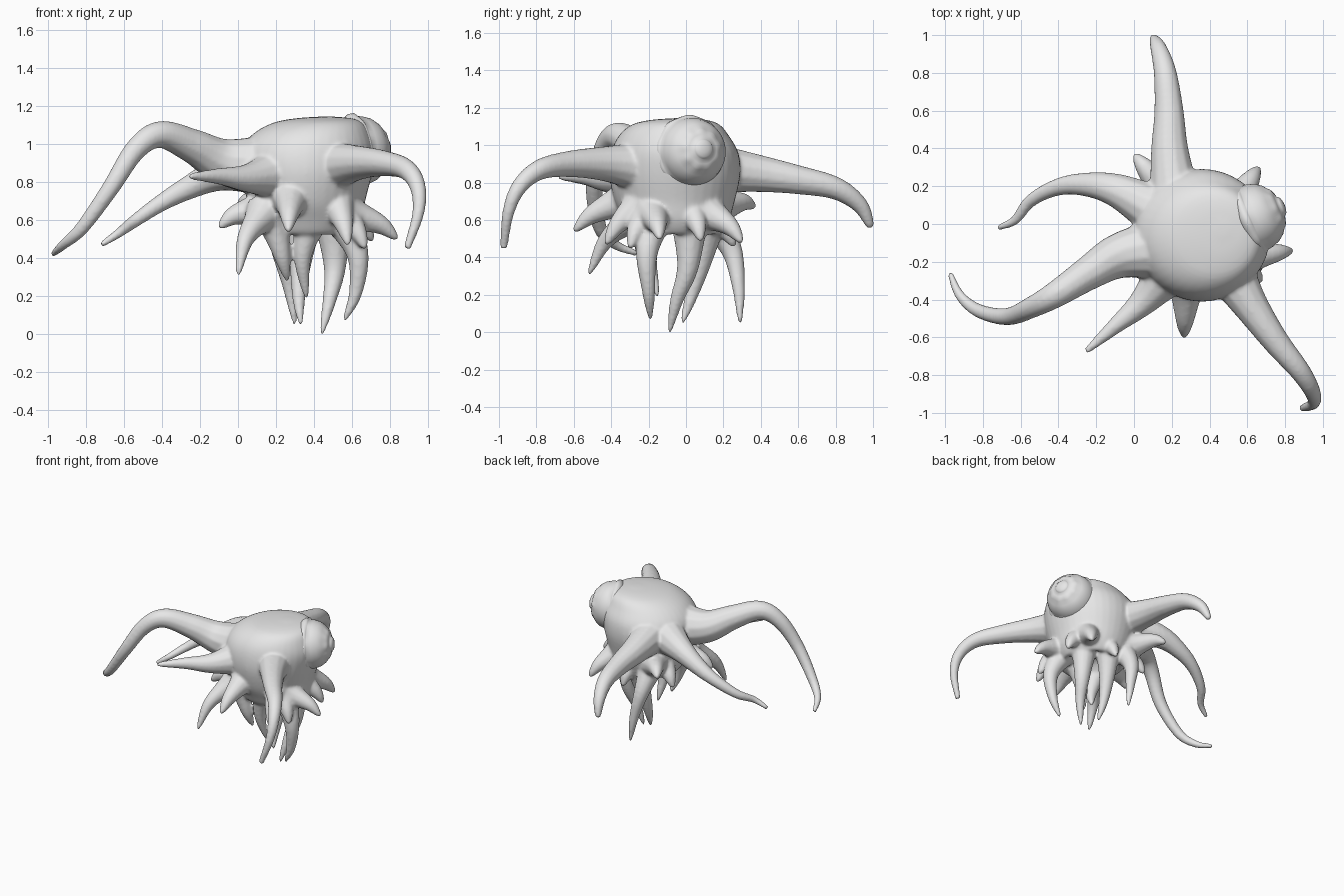
import bpy
import bmesh
import math
from mathutils import Vector

if "Cube" in bpy.data.objects:
    bpy.data.objects.remove(bpy.data.objects["Cube"], do_unlink=True)

# Single material for the whole creature
skin = bpy.data.materials.new("pale_grey_skin")
skin.use_nodes = True
colour = (0.8, 0.8, 0.8, 1)
skin.diffuse_color = colour
skin.node_tree.nodes["Principled BSDF"].inputs["Base Color"].default_value = colour


def skin_rings(bm, rings):
    """Join equal-sized rings of points into a closed, capped surface."""
    loops = [[bm.verts.new(point) for point in ring] for ring in rings]
    count = len(loops[0])
    for lower, upper in zip(loops, loops[1:]):
        for i in range(count):
            j = (i + 1) % count
            bm.faces.new((lower[i], lower[j], upper[j], upper[i]))
    bm.faces.new(loops[0][::-1])
    bm.faces.new(loops[-1])


def spline(points, steps=6):
    """Sample a Catmull-Rom curve through the points."""
    pts = [Vector(p) for p in points]
    pts = [pts[0] * 2 - pts[1]] + pts + [pts[-1] * 2 - pts[-2]]
    samples = []
    for a, b, c, d in zip(pts, pts[1:], pts[2:], pts[3:]):
        for k in range(steps):
            t = k / steps
            samples.append(0.5 * (2 * b + (c - a) * t
                                  + (2 * a - 5 * b + 4 * c - d) * t ** 2
                                  + (3 * b - a - 3 * c + d) * t ** 3))
    return samples + [pts[-2]]


def tentacle(bm, points, radius, flare=0.06, tip=0.016, power=0.9, sides=12):
    """Sweep a tapering tube with a flared root along a smooth path."""
    path = spline(points)
    last = len(path) - 1
    tangent = (path[1] - path[0]).normalized()
    side = tangent.orthogonal().normalized()
    rings = []
    for i, centre in enumerate(path):
        new_tangent = (path[min(i + 1, last)] - path[max(i - 1, 0)]).normalized()
        side = tangent.rotation_difference(new_tangent) @ side
        tangent = new_tangent
        other = tangent.cross(side)
        left = 1 - i / last
        r = tip + (radius - tip) * left ** power + flare * left ** 5
        angles = [math.tau * k / sides for k in range(sides)]
        rings.append([centre + r * (math.cos(a) * side + math.sin(a) * other)
                      for a in angles])
    skin_rings(bm, rings)


def finish(name, bm):
    """Turn the bmesh into a smooth-shaded object with the skin material."""
    bmesh.ops.recalc_face_normals(bm, faces=bm.faces)
    mesh = bpy.data.meshes.new(name)
    bm.to_mesh(mesh)
    bm.free()
    mesh.materials.append(skin)
    for face in mesh.polygons:
        face.use_smooth = True
    obj = bpy.data.objects.new(name, mesh)
    bpy.context.scene.collection.objects.link(obj)
    return obj


# Bulbous head, hollowed below: height, centre x, centre y, radius x, radius y
bm = bmesh.new()
head_sections = [
    (.63, .37, -.04, .03, .03), (.61, .37, -.04, .12, .12),
    (.53, .37, -.05, .2, .2), (.53, .37, -.05, .24, .24),
    (.6, .37, -.05, .28, .28), (.7, .36, -.06, .31, .32),
    (.84, .36, -.06, .345, .35), (.96, .365, -.06, .355, .34),
    (1.05, .385, -.065, .31, .295), (1.11, .42, -.055, .24, .235),
    (1.135, .45, -.04, .15, .15), (1.145, .47, -.03, .03, .03),
]
turns = [math.tau * k / 40 for k in range(40)]
skin_rings(bm, [[(cx + rx * math.cos(a), cy + ry * math.sin(a), z) for a in turns]
                for z, cx, cy, rx, ry in spline(head_sections, 4)])

# Long reaching arms
tentacle(bm, [(.22, .12, .88), (.19, .38, .85), (.185, .6, .815), (.165, .8, .77),
              (.13, .93, .68), (.1, .99, .56)], .1, flare=.045, tip=.018, power=.7)
tentacle(bm, [(.5, -.24, .88), (.61, -.42, .9), (.75, -.62, .9), (.88, -.78, .87),
              (.945, -.89, .78), (.95, -.95, .64), (.89, -.975, .45)], .083, tip=.02)
tentacle(bm, [(.13, -.13, .88), (-.08, -.17, .91), (-.24, -.26, .99), (-.41, -.37, 1.05),
              (-.54, -.44, .97), (-.67, -.49, .77), (-.82, -.46, .56),
              (-.92, -.38, .47), (-.975, -.26, .42)], .09, flare=.08, tip=.016)
tentacle(bm, [(.12, .07, .87), (-.1, .18, .84), (-.28, .21, .76), (-.42, .19, .68),
              (-.55, .12, .59), (-.63, .02, .53), (-.72, -.02, .47)], .065, flare=.08)
tentacle(bm, [(.2, -.23, .84), (.05, -.41, .82), (-.1, -.54, .83),
              (-.255, -.675, .83)], .09, flare=.07)

# Ring of short hooked spikes: root and tip
spikes = [
    ((.28, -.3, .72), (.265, -.6, .54)), ((.51, -.22, .71), (.58, -.43, .47)),
    ((.56, -.18, .64), (.84, -.14, .5)), ((.14, -.14, .66), (-.1, -.2, .56)),
    ((.18, .15, .66), (0, .37, .67)), ((.53, .1, .65), (.66, .3, .48)),
    ((.54, .02, .66), (.71, .08, .49)), ((.54, -.2, .64), (.67, -.3, .45)),
    ((.17, .06, .64), (.02, .14, .5)), ((.38, .1, .63), (.39, .26, .46)),
]
for root, end in spikes:
    root, end = Vector(root), Vector(end)
    bend = root.lerp(end, 0.65) + Vector((0, 0, 0.03))
    tentacle(bm, [root, bend, end], .08, flare=.04, tip=.012, power=.75)

# Hanging tentacles below the head
hanging = [
    [(.14, -.24, .64), (.04, -.42, .5), (0, -.52, .31)],
    [(.54, -.17, .62), (.63, -.21, .42), (.62, -.2, .22), (.56, -.19, .07)],
    [(.5, .02, .6), (.51, .01, .35), (.48, -.05, .17), (.44, -.09, 0)],
    [(.35, .12, .6), (.33, .08, .38), (.32, .03, .2), (.33, -.02, .05)],
    [(.22, .12, .63), (.23, .24, .45), (.27, .28, .25), (.3, .29, .05)],
    [(.38, -.2, .6), (.34, -.2, .4), (.36, -.15, .19)],
    [(.18, -.22, .62), (.23, -.22, .42), (.26, -.18, .28)],
]
for path in hanging:
    tentacle(bm, path, .07, flare=.04, tip=.01, power=.75)

# Fuse head and limbs into one organic surface
body = finish("head_and_tentacles", bm)
fuse = body.modifiers.new("Fuse", 'REMESH')
fuse.mode = 'VOXEL'
fuse.voxel_size = 0.01
fuse.use_smooth_shade = True
soften = body.modifiers.new("Soften", 'SMOOTH')
soften.factor = 0.5
soften.iterations = 10

# Big domed eye with scalloped lid, raised iris and pupil: radius, height, waviness
bm = bmesh.new()
eye_profile = [
    (.15, -.06, 0), (.182, -.035, .01), (.197, -.015, .01), (.197, .005, .015),
    (.188, .015, .015), (.183, .02, 0), (.179, .05, 0), (.165, .09, 0),
    (.14, .124, 0), (.11, .147, .03), (.104, .155, .03), (.08, .165, .01),
    (.056, .17, 0), (.052, .178, 0), (.042, .186, 0), (.02, .192, 0),
    (.003, .193, 0),
]
turns = [math.tau * k / 64 for k in range(64)]
skin_rings(bm, [[(r * (1 + w * math.sin(9 * a)) * math.cos(a),
                  r * (1 + w * math.sin(9 * a)) * math.sin(a), h) for a in turns]
                for r, h, w in eye_profile])
eye = finish("eye", bm)
eye.location = (.62, .025, .963)
eye.rotation_euler = Vector((.91, .4, .1)).to_track_quat('Z', 'Y').to_euler()
